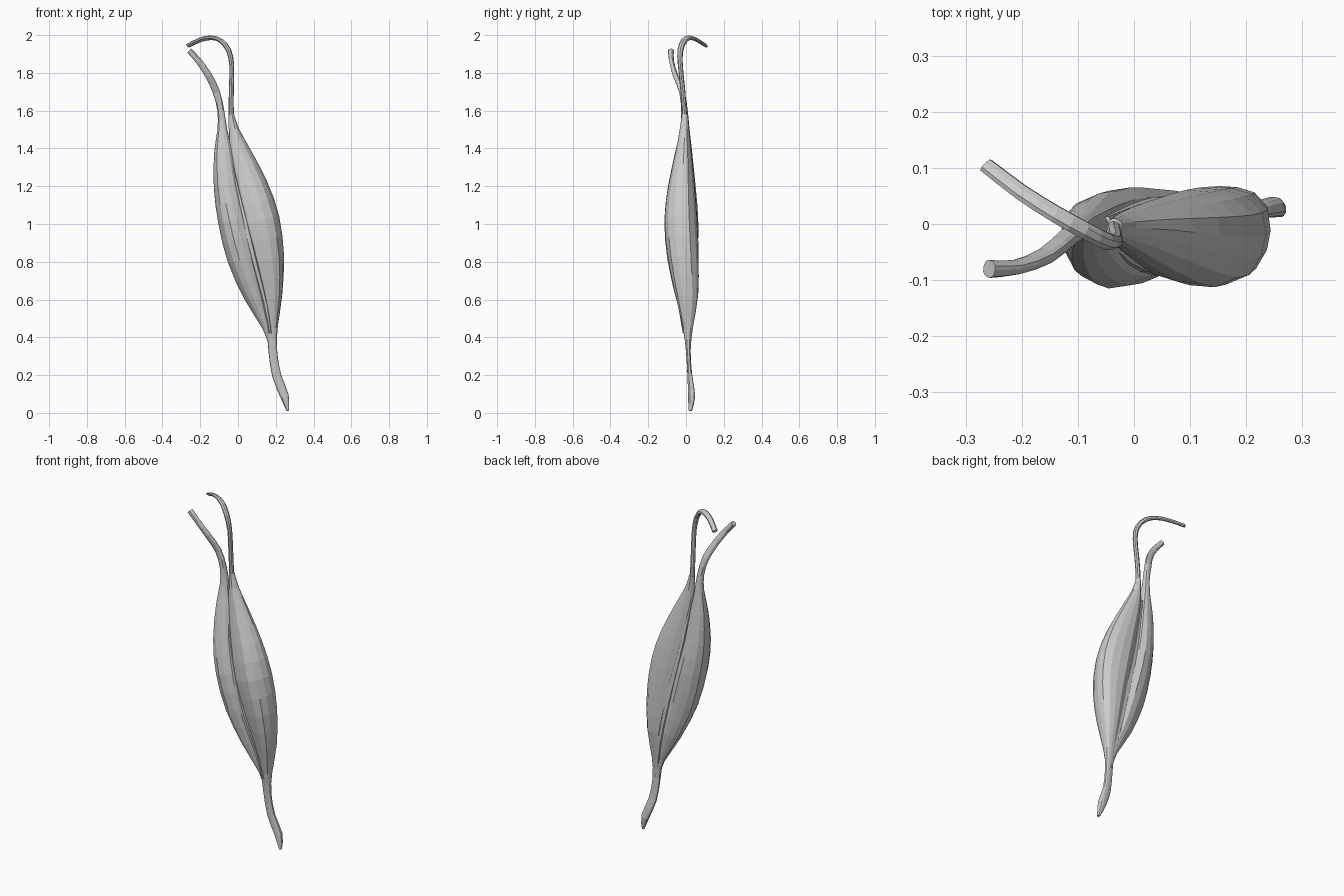
import bpy, bmesh, math
from mathutils import Vector


def spline(p0, p1, p2, p3, t):
    # Catmull-Rom blend of two neighbouring sections
    return [0.5 * (2 * b + (c - a) * t + (2 * a - 5 * b + 4 * c - d) * t * t
                   + (3 * b - a - 3 * c + d) * t ** 3) for a, b, c, d in zip(p0, p1, p2, p3)]


def loft(name, sections, sides=14, steps=2, groove=0.0, lobes=4, phase=0.0):
    """Sweep oval rings through sections given as (x, y, z, half width, half depth)."""
    n = len(sections)
    rows = []
    for i in range(n - 1):
        ends = [sections[max(0, i - 1)], sections[i], sections[i + 1], sections[min(n - 1, i + 2)]]
        rows += [spline(*ends, k / steps) for k in range(steps)]
    rows.append(list(sections[-1]))
    pts = [Vector(r[:3]) for r in rows]

    bm = bmesh.new()
    rings = []
    side, old = Vector((1, 0, 0)), Vector((0, 0, 1))
    for i, r in enumerate(rows):
        tangent = (pts[min(i + 1, len(pts) - 1)] - pts[max(i - 1, 0)]).normalized()
        if i == 0 and tangent.z < 0:
            old = Vector((0, 0, -1))
        side = old.rotation_difference(tangent) @ side
        old = tangent
        depth = tangent.cross(side)
        ring = []
        for k in range(sides):
            a = 2 * math.pi * k / sides
            s = 1 + groove * math.cos(lobes * a + phase + 0.15 * i)
            ring.append(bm.verts.new(pts[i] + side * (r[3] * s * math.cos(a))
                                     + depth * (r[4] * s * math.sin(a))))
        rings.append(ring)
    for low, high in zip(rings, rings[1:]):
        for k in range(sides):
            j = (k + 1) % sides
            bm.faces.new((low[k], low[j], high[j], high[k]))
    bm.faces.new(rings[0])
    bm.faces.new(rings[-1])
    bmesh.ops.recalc_face_normals(bm, faces=bm.faces)
    mesh = bpy.data.meshes.new(name)
    bm.to_mesh(mesh)
    bm.free()
    obj = bpy.data.objects.new(name, mesh)
    bpy.context.collection.objects.link(obj)
    return obj


# Inner muscle head, narrowing into its upper tendon
loft("inner_head", [
    (0.18, 0.015, 0.34, 0.012, 0.012), (0.155, 0.01, 0.45, 0.024, 0.02),
    (0.09, 0.0, 0.62, 0.058, 0.054), (0.025, -0.018, 0.82, 0.082, 0.080),
    (-0.027, -0.025, 1.02, 0.080, 0.090), (-0.062, -0.022, 1.2, 0.068, 0.074),
    (-0.078, -0.012, 1.38, 0.050, 0.046), (-0.083, -0.006, 1.5, 0.027, 0.026),
    (-0.091, -0.008, 1.6, 0.019, 0.018), (-0.115, -0.022, 1.7, 0.020, 0.015),
    (-0.158, -0.057, 1.79, 0.019, 0.014), (-0.210, -0.077, 1.865, 0.017, 0.013),
    (-0.258, -0.080, 1.918, 0.015, 0.016)], groove=0.04, phase=0.6)

# Outer muscle head, continuing into the lower tendon
loft("outer_head", [
    (0.263, 0.022, 0.012, 0.006, 0.010), (0.246, 0.030, 0.09, 0.024, 0.019),
    (0.204, 0.020, 0.2, 0.025, 0.013), (0.184, 0.012, 0.33, 0.024, 0.013),
    (0.180, 0.010, 0.45, 0.031, 0.028), (0.180, 0.005, 0.62, 0.056, 0.062),
    (0.158, -0.014, 0.82, 0.089, 0.083), (0.118, -0.026, 1.02, 0.104, 0.088),
    (0.068, -0.022, 1.2, 0.090, 0.070), (0.010, -0.012, 1.38, 0.057, 0.042),
    (-0.022, -0.008, 1.5, 0.027, 0.025), (-0.035, -0.006, 1.58, 0.014, 0.016)],
    groove=0.04, phase=2.2)

# Long upper tendon that arches over to the back left
loft("arched_tendon", [
    (-0.028, -0.006, 1.45, 0.018, 0.016), (-0.036, -0.008, 1.58, 0.014, 0.013),
    (-0.035, -0.018, 1.72, 0.013, 0.013), (-0.033, -0.030, 1.84, 0.013, 0.013),
    (-0.050, -0.030, 1.92, 0.014, 0.016), (-0.090, -0.010, 1.97, 0.013, 0.017),
    (-0.140, 0.018, 1.986, 0.011, 0.017), (-0.200, 0.056, 1.975, 0.010, 0.016),
    (-0.264, 0.105, 1.944, 0.009, 0.015)], sides=8)

# Thin strands lying in the seam between the two heads
loft("front_seam_strand", [
    (0.172, -0.012, 0.42, 0.006, 0.006), (0.145, -0.030, 0.58, 0.014, 0.016),
    (0.088, -0.066, 0.8, 0.018, 0.022), (0.040, -0.072, 1.0, 0.018, 0.022),
    (-0.008, -0.056, 1.2, 0.014, 0.018), (-0.052, -0.022, 1.42, 0.006, 0.008)], sides=6)
loft("back_seam_strand", [
    (0.170, 0.022, 0.4, 0.006, 0.006), (0.142, 0.036, 0.58, 0.020, 0.016),
    (0.095, 0.036, 0.8, 0.026, 0.018), (0.045, 0.034, 1.0, 0.022, 0.016),
    (0.000, 0.022, 1.2, 0.016, 0.014), (-0.048, 0.008, 1.45, 0.006, 0.006)], sides=6)
